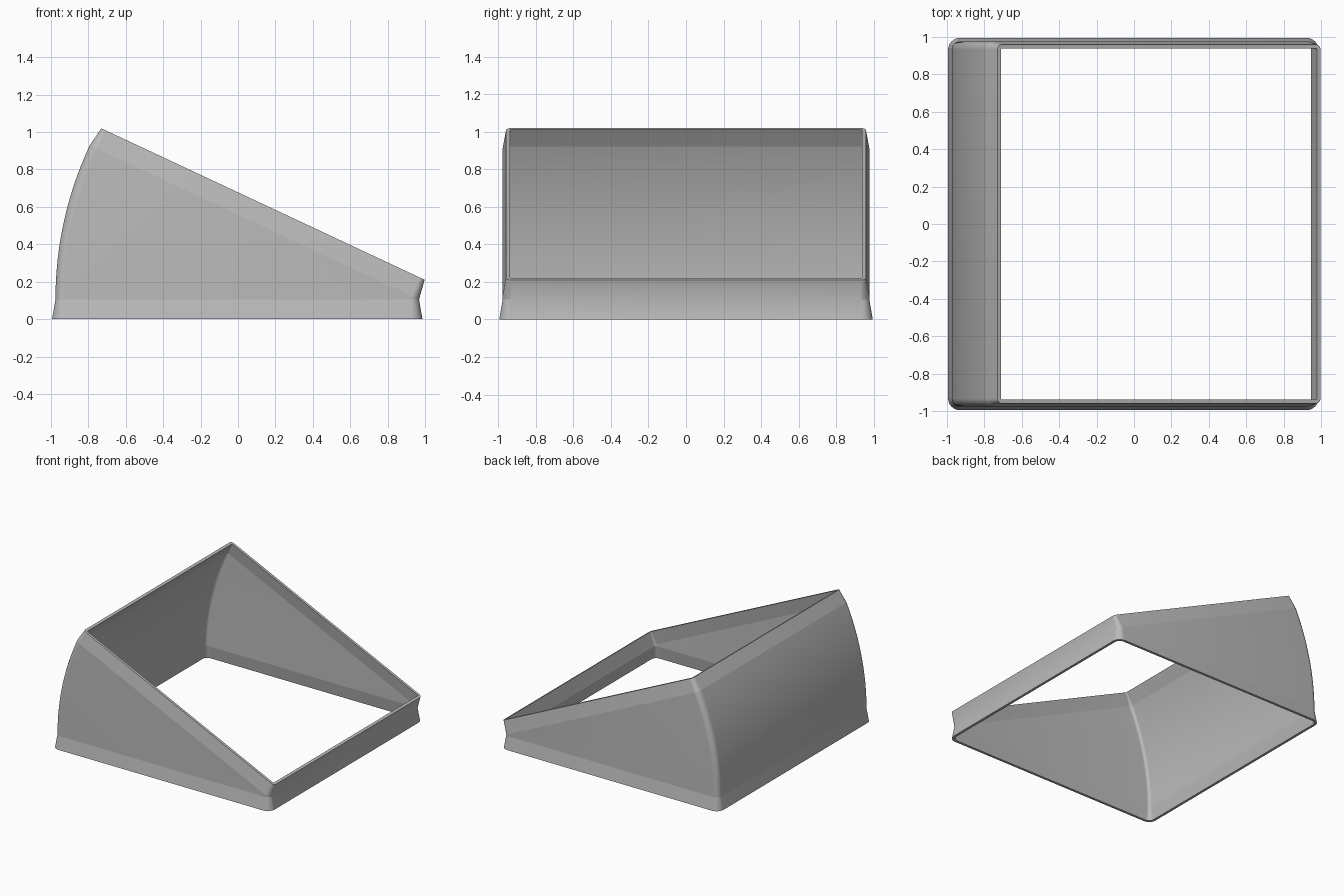
import bpy, bmesh
from math import sin, cos, pi, radians

cube = bpy.data.objects.get("Cube")
if cube:
    bpy.data.objects.remove(cube, do_unlink=True)

HINGE_X, HINGE_Z = 0.968, 0.105   # pinch line the collar swings about
LENGTH, HALF_WIDTH = 1.944, 0.977
TILT, WALL, FLARE = radians(25.1), 0.021, 0.018
ARC_STEPS, CORNER_STEPS = 20, 8


def ring(bm, angle, lift, grow):
    """Rounded rectangle hinged at its right end and tilted by angle."""
    r = 0.045 + grow
    u0, u1, w = -LENGTH - grow, grow, HALF_WIDTH + grow
    corners = [(u1 - r, w - r), (u0 + r, w - r), (u0 + r, r - w), (u1 - r, r - w)]
    verts = []
    for quarter, (cu, cv) in enumerate(corners):
        for k in range(CORNER_STEPS + 1):
            a = (quarter + k / CORNER_STEPS) * pi / 2
            u, v = cu + r * cos(a), cv + r * sin(a)
            x = HINGE_X + u * cos(angle) + lift * sin(angle)
            z = HINGE_Z - u * sin(angle) + lift * cos(angle)
            verts.append(bm.verts.new((x, v, z)))
    return verts


def bridge(bm, a, b):
    n = len(a)
    for i in range(n):
        j = (i + 1) % n
        bm.faces.new((a[i], a[j], b[j], b[i])).smooth = True


def crease(bm, loop):
    for i, v in enumerate(loop):
        edge = bm.edges.get((v, loop[(i + 1) % len(loop)]))
        if edge:
            edge.smooth = False


def wall(bm, offset):
    """Flared foot, swept arc and tapered rim; returns the end rings."""
    rings = [ring(bm, 0, -HINGE_Z, FLARE + offset)]
    rings += [ring(bm, TILT * i / ARC_STEPS, 0, offset) for i in range(ARC_STEPS + 1)]
    rings.append(ring(bm, TILT, 0.108, offset - FLARE))
    for a, b in zip(rings, rings[1:]):
        bridge(bm, a, b)
    for loop in (rings[0], rings[1], rings[-2], rings[-1]):
        crease(bm, loop)
    return rings[0], rings[-1]


# Hollow tilted collar: outer wall, inner wall and the two rims
bm = bmesh.new()
outer_foot, outer_rim = wall(bm, 0)
inner_foot, inner_rim = wall(bm, -WALL)
bridge(bm, outer_foot, inner_foot)
bridge(bm, outer_rim, inner_rim)
bmesh.ops.remove_doubles(bm, verts=bm.verts, dist=0.00005)
bmesh.ops.recalc_face_normals(bm, faces=bm.faces)

mesh = bpy.data.meshes.new("tilted_collar")
bm.to_mesh(mesh)
bm.free()
collar = bpy.data.objects.new("tilted_collar", mesh)
bpy.context.collection.objects.link(collar)

# Plain grey finish
grey = bpy.data.materials.new("plain_grey")
grey.use_nodes = True
colour = (0.5, 0.5, 0.5, 1)
grey.diffuse_color = colour
grey.node_tree.nodes["Principled BSDF"].inputs["Base Color"].default_value = colour
mesh.materials.append(grey)
